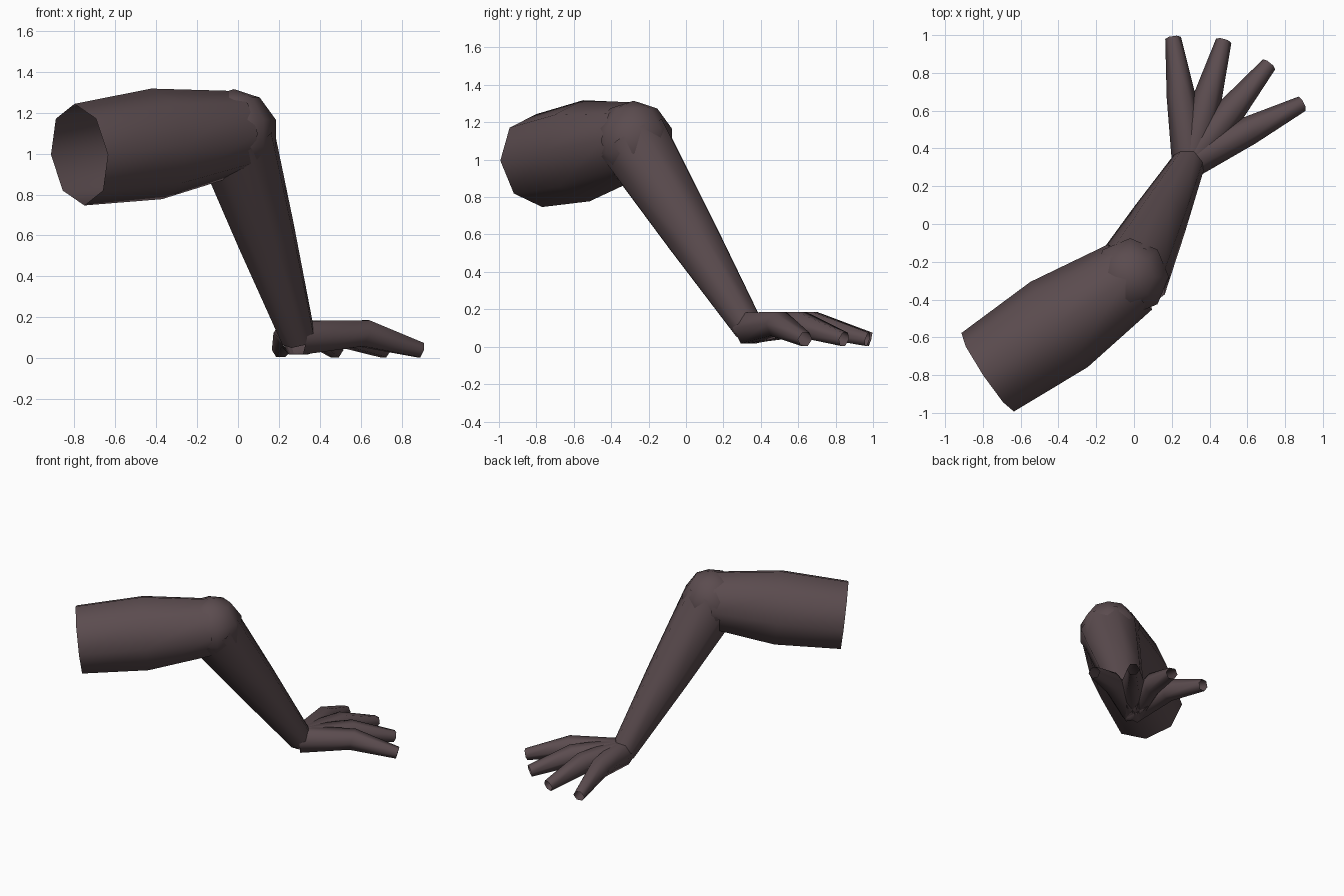
import bpy, bmesh, math
from mathutils import Vector

cube = bpy.data.objects.get("Cube")
if cube:
    bpy.data.objects.remove(cube)

skin = bpy.data.materials.new("dark mauve brown")
skin.use_nodes = True
COLOUR = (0.105, 0.072, 0.078, 1)
skin.diffuse_color = COLOUR
skin.node_tree.nodes["Principled BSDF"].inputs["Base Color"].default_value = COLOUR


def finish(name, bm):
    mesh = bpy.data.meshes.new(name)
    bm.to_mesh(mesh)
    bm.free()
    mesh.materials.append(skin)
    obj = bpy.data.objects.new(name, mesh)
    bpy.context.collection.objects.link(obj)
    bpy.ops.object.select_all(action='DESELECT')
    obj.select_set(True)
    bpy.context.view_layer.objects.active = obj
    bpy.ops.object.shade_smooth_by_angle(angle=math.radians(65))
    return obj


def tube(name, centres, radii, sides, tangents):
    """Open tube through rings set square to the given tangents."""
    bm = bmesh.new()
    rings = []
    for centre, radius, tangent in zip(centres, radii, tangents):
        t = tangent.normalized()
        side = t.cross(Vector((0, 0, 1))).normalized()
        up = side.cross(t)
        angles = [math.tau * i / sides for i in range(sides)]
        rings.append([bm.verts.new(centre + radius * (side * math.cos(a) + up * math.sin(a)))
                      for a in angles])
    for a, b in zip(rings, rings[1:]):
        for i in range(sides):
            j = (i + 1) % sides
            bm.faces.new((a[i], a[j], b[j], b[i]))
    bmesh.ops.recalc_face_normals(bm, faces=bm.faces)
    return finish(name, bm)


def limb(name, start, end, radii):
    axis = end - start
    tube(name, [start, start.lerp(end, 0.5), end], radii, 8, [axis] * 3)


shoulder = Vector((-0.775, -0.785, 0.995))
elbow = Vector((-0.02, -0.28, 1.10))
wrist = Vector((0.295, 0.335, 0.10))

# Arm segments
limb("upper_arm", shoulder, elbow, (0.25, 0.272, 0.208))
limb("forearm", elbow, wrist, (0.205, 0.15, 0.087))

# Elbow ball
bm = bmesh.new()
bmesh.ops.create_uvsphere(bm, u_segments=8, v_segments=5, radius=0.215)
bmesh.ops.translate(bm, verts=bm.verts, vec=elbow)
finish("elbow_joint", bm)

# Four splayed fingers, arched down to the ground
tips = {"inner": (0.207, 0.985), "second": (0.475, 0.97),
        "third": (0.715, 0.845), "outer": (0.89, 0.637)}
for label, (x, y) in tips.items():
    tip = Vector((x, y, 0.04))
    knuckle = wrist.lerp(tip, 0.53)
    knuckle.z = 0.122
    reach = tip - wrist
    reach.z = 0
    droop = tip - knuckle
    tube(label + "_finger", [wrist, knuckle, tip], (0.095, 0.076, 0.042), 6,
         [reach, droop, droop])
